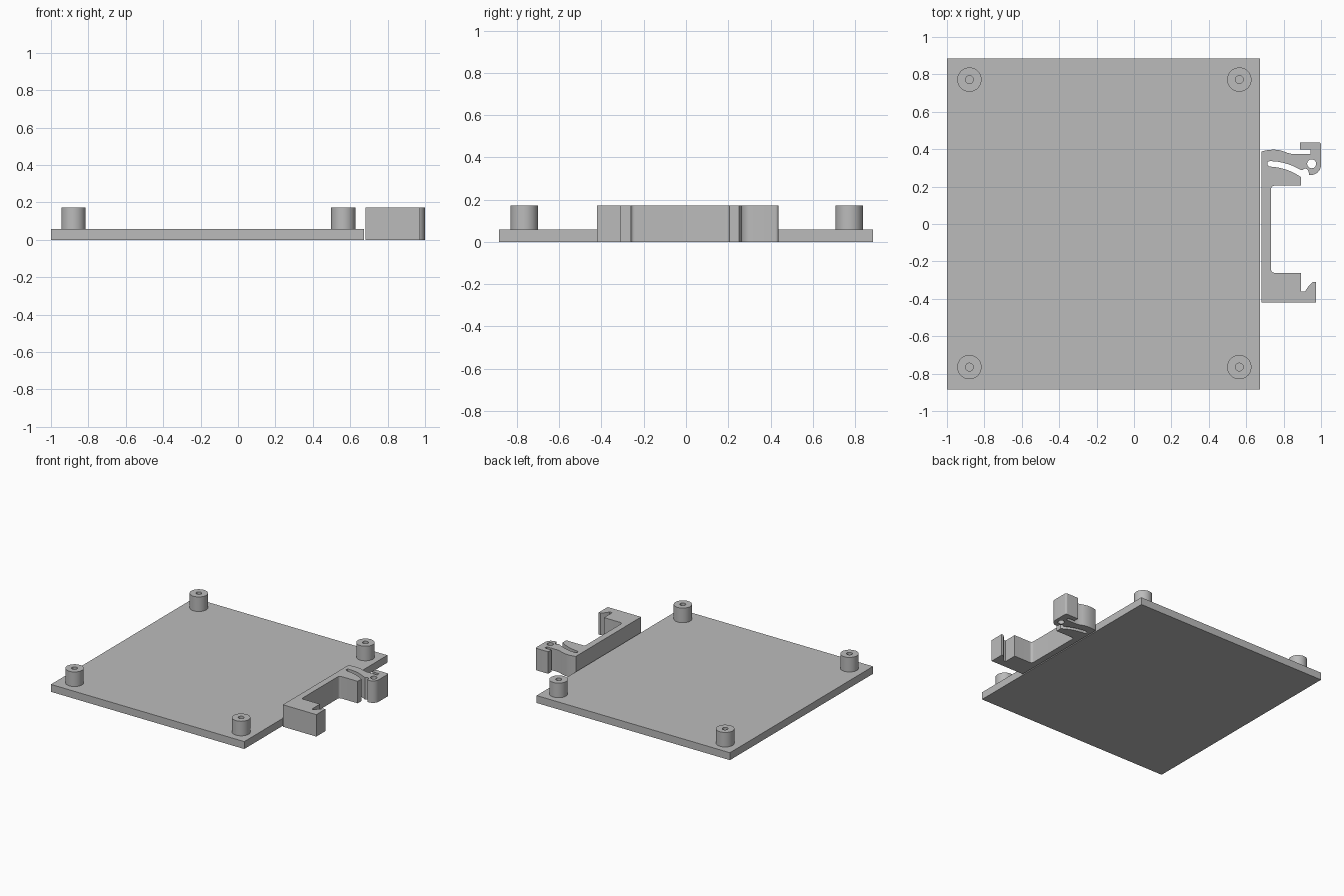
import bpy, bmesh, math
from mathutils import Vector

default_cube = bpy.data.objects.get("Cube")
if default_cube:
    bpy.data.objects.remove(default_cube, do_unlink=True)

# Single flat colour
GREY = (0.5, 0.5, 0.5, 1.0)
plastic = bpy.data.materials.new("grey plastic")
plastic.use_nodes = True
plastic.diffuse_color = GREY
plastic.node_tree.nodes["Principled BSDF"].inputs["Base Color"].default_value = GREY

PLATE_TOP = 0.058
TOTAL_HEIGHT = 0.172


def circle(center_x, center_y, radius, segments=40):
    step = math.tau / segments
    return [(center_x + radius * math.cos(i * step),
             center_y + radius * math.sin(i * step)) for i in range(segments)]


def bend(start, control, end, steps=8):
    """Points along a quadratic curve."""
    start, control, end = Vector(start), Vector(control), Vector(end)
    points = []
    for i in range(steps + 1):
        t = i / steps
        points.append(tuple(start.lerp(control, t).lerp(control.lerp(end, t), t)))
    return points


def extrude_outline(name, loops, bottom, top):
    """Fill an outline, with any holes, and extrude it upwards."""
    bm = bmesh.new()
    edges = []
    for loop in loops:
        verts = [bm.verts.new((x, y, bottom)) for x, y in loop]
        for i, vert in enumerate(verts):
            edges.append(bm.edges.new((verts[i - 1], vert)))
    bmesh.ops.triangle_fill(bm, use_beauty=True, edges=edges)
    extruded = bmesh.ops.extrude_face_region(bm, geom=bm.faces[:], use_keep_orig=True)
    moved = [item for item in extruded["geom"] if isinstance(item, bmesh.types.BMVert)]
    bmesh.ops.translate(bm, verts=moved, vec=(0, 0, top - bottom))
    bmesh.ops.recalc_face_normals(bm, faces=bm.faces[:])
    mesh = bpy.data.meshes.new(name)
    bm.to_mesh(mesh)
    bm.free()
    mesh.materials.append(plastic)
    part = bpy.data.objects.new(name, mesh)
    bpy.context.collection.objects.link(part)
    bpy.ops.object.select_all(action="DESELECT")
    part.select_set(True)
    bpy.context.view_layer.objects.active = part
    bpy.ops.object.shade_smooth_by_angle(angle=math.radians(30))
    return part


# Base plate
plate = [(-1, -0.885), (0.674, -0.885), (0.674, 0.885), (-1, 0.885)]
extrude_outline("base_plate", [plate], 0, PLATE_TOP)

# Hollow standoffs at the corners
for side, x in (("right", -0.88), ("left", 0.563)):
    for end, y in (("front", -0.765), ("back", 0.772)):
        extrude_outline("standoff_" + end + "_" + side,
                        [circle(x, y, 0.065), circle(x, y, 0.021)],
                        PLATE_TOP, TOTAL_HEIGHT)

# Rail clip: fixed hook at the front end
hook = [(0.683, -0.421), (0.973, -0.421), (0.973, -0.309), (0.957, -0.309),
        (0.933, -0.333), (0.914, -0.362), (0.893, -0.362), (0.893, -0.261)]
# Recess that receives the rail, with rounded inner corners
recess = (bend((0.753, -0.261), (0.733, -0.261), (0.733, -0.241))
          + bend((0.733, 0.185), (0.733, 0.205), (0.753, 0.205)))
# Curved slot that frees the spring arm
slot = ([(0.893, 0.205)]
        + bend((0.893, 0.25), (0.82, 0.302), (0.725, 0.307))
        + bend((0.717, 0.313), (0.708, 0.321), (0.717, 0.333))
        + bend((0.725, 0.336), (0.81, 0.336), (0.89, 0.29)))
# Latch lobe and finger tab
latch = (bend((0.9, 0.288), (0.929, 0.313), (0.937, 0.263))
         + bend((0.955, 0.263), (1, 0.275), (1, 0.32))
         + bend((1, 0.422), (1, 0.437), (0.985, 0.437))
         + [(0.888, 0.437), (0.888, 0.397), (0.944, 0.397), (0.944, 0.373)])
# Back of the spring arm
arm = [(0.85, 0.373)] + bend((0.82, 0.38), (0.76, 0.41), (0.683, 0.388))

extrude_outline("rail_clip",
                [hook + recess + slot + latch + arm, circle(0.95, 0.322, 0.024)],
                0, TOTAL_HEIGHT)
